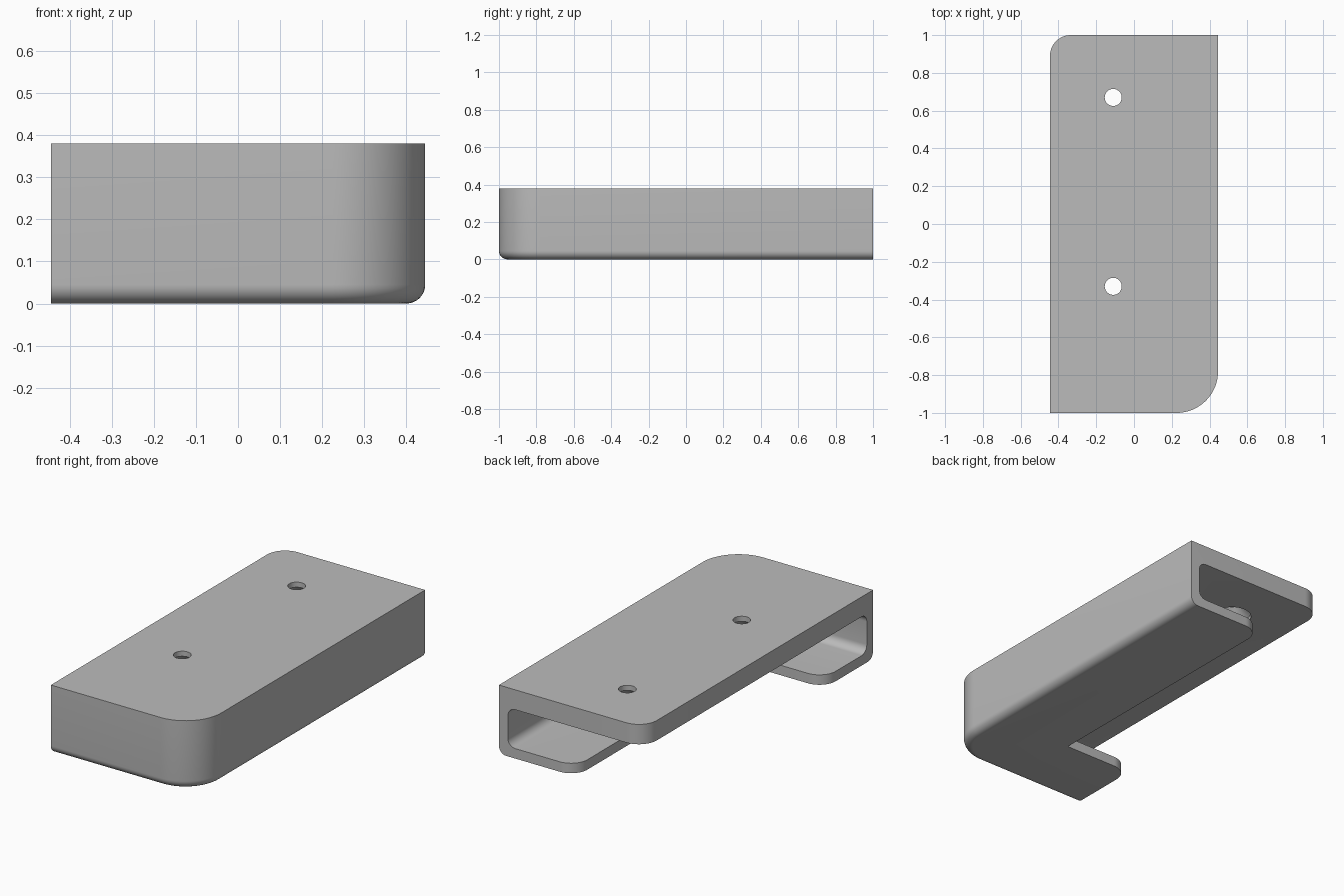
import bpy, bmesh
from math import sin, cos, pi
from mathutils import Vector

cube = bpy.data.objects.get("Cube")
if cube:
    bpy.data.objects.remove(cube, do_unlink=True)

HX, HY, H = 0.445, 1.0, 0.38       # half width, half depth, height
WALL, PLATE = 0.055, 0.11          # wall and top plate thickness
LIP_X, LIP_Y = -0.027, -0.573      # inner edges of the bottom lip

grey = bpy.data.materials.new("plain grey")
grey.use_nodes = True
grey.diffuse_color = (0.5, 0.5, 0.5, 1)
grey.node_tree.nodes["Principled BSDF"].inputs["Base Color"].default_value = grey.diffuse_color


def make_object(name, bm):
    bmesh.ops.recalc_face_normals(bm, faces=bm.faces)
    mesh = bpy.data.meshes.new(name)
    bm.to_mesh(mesh)
    bm.free()
    mesh.materials.append(grey)
    obj = bpy.data.objects.new(name, mesh)
    bpy.context.collection.objects.link(obj)
    return obj


def round_edges(bm, edges, radius, segments):
    bmesh.ops.bevel(bm, geom=edges, offset=radius, offset_type='OFFSET',
                    segments=segments, profile=0.5, affect='EDGES', clamp_overlap=False)
    bm.normal_update()


def box(lo, hi):
    bm = bmesh.new()
    bmesh.ops.create_cube(bm, size=1)
    for v in bm.verts:
        v.co = Vector([(a + b) / 2 + c * (b - a) for a, b, c in zip(lo, hi, v.co)])
    bm.normal_update()
    return bm


def upright_edge(bm, sx, sy):
    # the vertical edge furthest towards (sx, sy)
    upright = [e for e in bm.edges if abs(e.verts[0].co.z - e.verts[1].co.z) > 0.1]
    return max(upright, key=lambda e: sx * e.verts[0].co.x + sy * e.verts[0].co.y)


def rim_edges(bm, z):
    # edges at height z along the front, left and rounded corner between them
    def on_wall(f):
        return abs(f.normal.z) < 0.1 and f.normal.x - f.normal.y > 0.5
    return [e for e in bm.edges
            if all(abs(v.co.z - z) < 1e-4 for v in e.verts) and any(on_wall(f) for f in e.link_faces)]


def prism(points, z0, z1):
    bm = bmesh.new()
    face = bm.faces.new([bm.verts.new((x, y, z0)) for x, y in points])
    new = bmesh.ops.extrude_face_region(bm, geom=[face])["geom"]
    bmesh.ops.translate(bm, verts=[g for g in new if isinstance(g, bmesh.types.BMVert)],
                        vec=(0, 0, z1 - z0))
    return bm


def arc(cx, cy, r, a0, a1, n=14):
    return [(cx + r * cos(a0 + (a1 - a0) * i / n), cy + r * sin(a0 + (a1 - a0) * i / n))
            for i in range(n + 1)]


def screw_hole(x, y, n=48):
    # straight bore above, countersink opening into the cavity below
    rings = [(0.045, H + 0.05), (0.045, H - 0.028), (0.1, H - 0.085), (0.1, H - PLATE - 0.04)]
    bm = bmesh.new()
    loops = [[bm.verts.new((px, py, z)) for px, py in arc(x, y, r, 0, 2 * pi, n)[:-1]]
             for r, z in rings]
    for upper, lower in zip(loops, loops[1:]):
        for i in range(n):
            j = (i + 1) % n
            bm.faces.new((upper[i], upper[j], lower[j], lower[i]))
    bm.faces.new(loops[0])
    bm.faces.new(loops[-1])
    return bm


# Outer block: two rounded upright corners, soft lower rim on the closed sides
bm = box((-HX, -HY, 0), (HX, HY, H))
round_edges(bm, [upright_edge(bm, 1, -1)], 0.22, 20)
round_edges(bm, [upright_edge(bm, -1, 1)], 0.11, 14)
round_edges(bm, rim_edges(bm, 0), 0.045, 8)
body = make_object("bracket_body", bm)

# Cavity: open at the right and the back
top = H - PLATE
bm = box((-HX - 0.3, -HY + WALL, WALL), (HX - WALL, HY + 0.3, top))
round_edges(bm, [upright_edge(bm, 1, -1)], 0.22 - WALL, 20)
round_edges(bm, rim_edges(bm, WALL) + rim_edges(bm, top), 0.045, 8)
cutters = [make_object("cavity_cutter", bm)]

# Notch that leaves an L-shaped bottom lip with rounded ends
r = 0.1
outline = [(LIP_X, LIP_Y)]
outline += arc(LIP_X + r, HY - r, r, pi, pi / 2)
outline += [(LIP_X + r, HY + 0.2), (-HX - 0.2, HY + 0.2), (-HX - 0.2, LIP_Y - r)]
outline += arc(-HX + r, LIP_Y - r, r, pi, pi / 2)
cutters.append(make_object("lip_notch_cutter", prism(outline, -0.1, 0.16)))

# Screw holes through the top plate
for i, y in enumerate((0.67, -0.33)):
    cutters.append(make_object(f"screw_hole_cutter_{i + 1}", screw_hole(-0.11, y)))

for cutter in cutters:
    mod = body.modifiers.new(cutter.name, 'BOOLEAN')
    mod.operation = 'DIFFERENCE'
    mod.solver = 'EXACT'
    mod.object = cutter

# Bake the cuts and remove the cutters
bpy.context.view_layer.update()
baked = bpy.data.meshes.new_from_object(body.evaluated_get(bpy.context.evaluated_depsgraph_get()))
body.modifiers.clear()
body.data = baked
for cutter in cutters:
    bpy.data.objects.remove(cutter, do_unlink=True)

bpy.ops.object.select_all(action='DESELECT')
body.select_set(True)
bpy.context.view_layer.objects.active = body
bpy.ops.object.shade_smooth_by_angle(angle=pi / 6)
